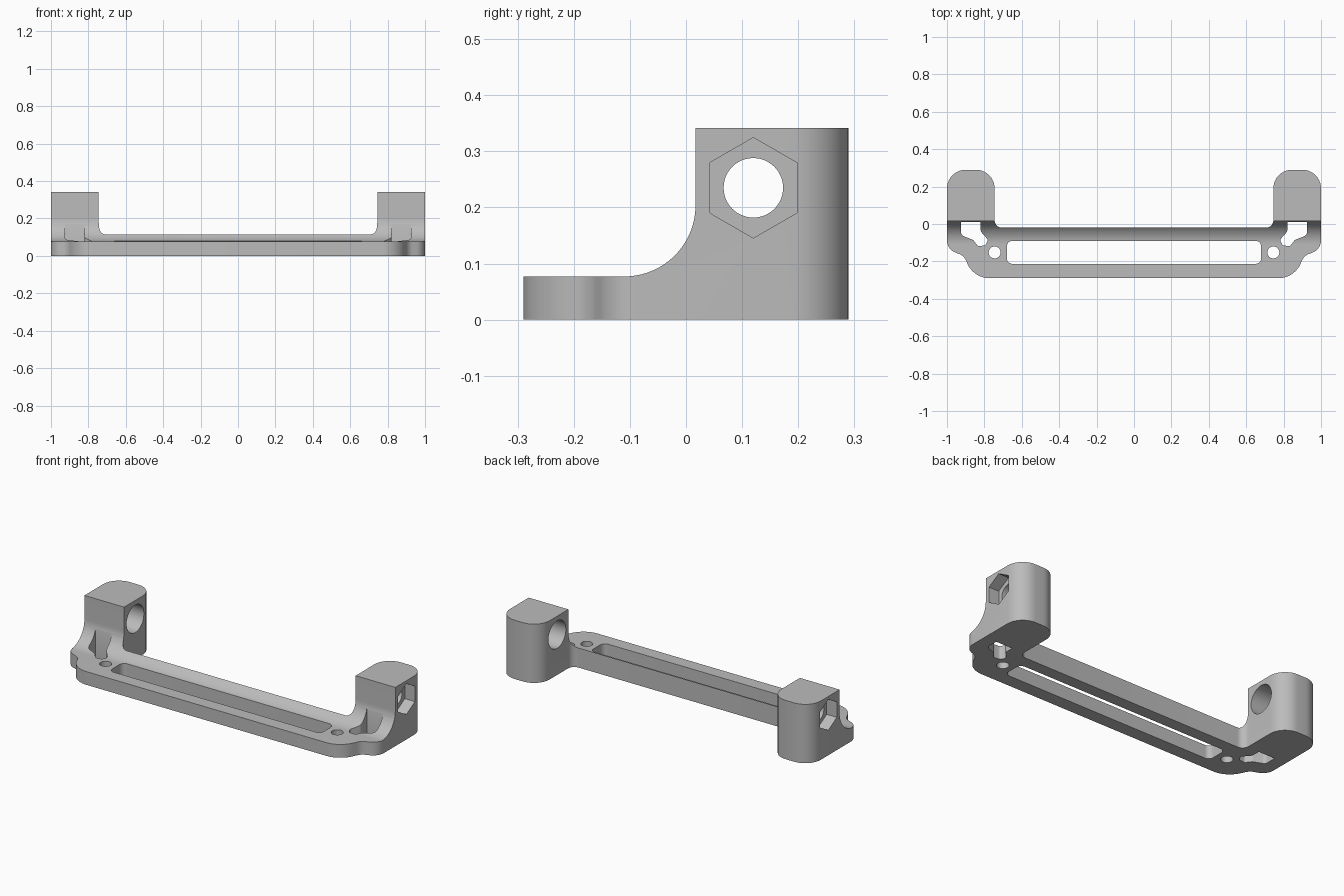
import bpy
import bmesh
from math import pi, radians, cos, sin, tan
from mathutils import Vector, Matrix

cube = bpy.data.objects.get("Cube")
if cube:
    bpy.data.objects.remove(cube, do_unlink=True)

grey = bpy.data.materials.new("plain grey")
grey.use_nodes = True
GREY = (0.5, 0.5, 0.5, 1)
grey.diffuse_color = GREY
grey.node_tree.nodes["Principled BSDF"].inputs["Base Color"].default_value = GREY


def rounded(corners, steps=10):
    """Replace each (x, y, radius) corner with a fillet arc."""
    out = []
    for i, (x, y, r) in enumerate(corners):
        p = Vector((x, y))
        if r == 0:
            out.append(p)
            continue
        a = (Vector(corners[i - 1][:2]) - p).normalized()
        b = (Vector(corners[(i + 1) % len(corners)][:2]) - p).normalized()
        half = a.angle(b) / 2
        centre = p + (a + b).normalized() * r / sin(half)
        start = p + a * r / tan(half) - centre
        end = p + b * r / tan(half) - centre
        sweep = start.angle_signed(end)
        for k in range(steps + 1):
            out.append(centre + Matrix.Rotation(-sweep * k / steps, 2) @ start)
    return out


def prism(name, points, low, high, along_x=False):
    """Extrude a flat outline along z, or a (y, z) outline along x."""
    bm = bmesh.new()
    place = (lambda p: (low, p[0], p[1])) if along_x else (lambda p: (p[0], p[1], low))
    face = bm.faces.new([bm.verts.new(place(p)) for p in points])
    new = bmesh.ops.extrude_face_region(bm, geom=[face])["geom"]
    shift = Vector((high - low, 0, 0)) if along_x else Vector((0, 0, high - low))
    bmesh.ops.translate(bm, vec=shift, verts=[v for v in new if isinstance(v, bmesh.types.BMVert)])
    bmesh.ops.recalc_face_normals(bm, faces=bm.faces)
    mesh = bpy.data.meshes.new(name)
    bm.to_mesh(mesh)
    bm.free()
    obj = bpy.data.objects.new(name, mesh)
    bpy.context.collection.objects.link(obj)
    mesh.materials.append(grey)
    return obj


def ring(cx, cy, r, sides):
    return [(cx + r * sin(2 * pi * k / sides), cy + r * cos(2 * pi * k / sides))
            for k in range(sides)]


def combine(target, tool, operation):
    tool.hide_render = True
    mod = target.modifiers.new("cut", "BOOLEAN")
    mod.operation = operation
    mod.solver = "EXACT"
    mod.object = tool
    bpy.context.view_layer.objects.active = target
    bpy.ops.object.modifier_apply(modifier=mod.name)
    bpy.data.objects.remove(tool, do_unlink=True)


# Plan outline: front rail flowing into an end tower on each side
half = [(0.855, -0.29, 0.13), (0.91, -0.17, 0.06), (1.0, -0.135, 0.07),
        (1.0, 0.29, 0.1), (0.745, 0.29, 0.1), (0.745, -0.02, 0.04)]
plan = half + [(-x, y, r) for x, y, r in reversed(half)]
bracket = prism("mounting_bracket", rounded(plan), 0, 0.342)

# Side profile: low shelf sweeping up into the tower face
side = [(-0.4, -0.1, 0), (0.4, -0.1, 0), (0.4, 0.5, 0), (0.017, 0.5, 0),
        (0.017, 0.077, 0.127), (-0.4, 0.077, 0)]
combine(bracket, prism("side_profile", rounded(side, 24), -1.2, 1.2, True), "INTERSECT")

# Long slot through the rail
slot = [(-0.68, -0.213, 0.03), (0.68, -0.213, 0.03), (0.68, -0.09, 0.03), (-0.68, -0.09, 0.03)]
combine(bracket, prism("slot_cutter", rounded(slot), -0.1, 0.5), "DIFFERENCE")

# Window in front of each tower
window = [(0.82, 0.012, 0), (0.925, 0.012, 0), (0.925, -0.06, 0.025), (0.86, -0.085, 0.02),
          (0.835, -0.118, 0.012), (0.795, -0.115, 0.015), (0.78, -0.085, 0.015), (0.82, -0.04, 0.03)]

for s in (-1, 1):
    combine(bracket, prism("window_cutter", [(s * p[0], p[1]) for p in rounded(window, 5)],
                           -0.1, 0.3), "DIFFERENCE")
    # Screw hole beside the slot
    combine(bracket, prism("screw_cutter", ring(s * 0.745, -0.152, 0.032, 32), -0.1, 0.3), "DIFFERENCE")
    # Bolt bore, wide inner counterbore and outer hexagonal nut pocket
    for name, r, sides, inner, outer in (("bore_cutter", 0.053, 48, 0.7, 1.1),
                                         ("counterbore_cutter", 0.08, 48, 0.7, 0.885),
                                         ("nut_cutter", 0.0895, 6, 0.935, 1.1)):
        combine(bracket, prism(name, ring(0.12, 0.235, r, sides), s * inner, s * outer, True),
                "DIFFERENCE")

# Smooth curved walls, sharp edges
bpy.ops.object.select_all(action="DESELECT")
bracket.select_set(True)
bpy.context.view_layer.objects.active = bracket
bpy.ops.object.shade_smooth_by_angle(angle=radians(30))
